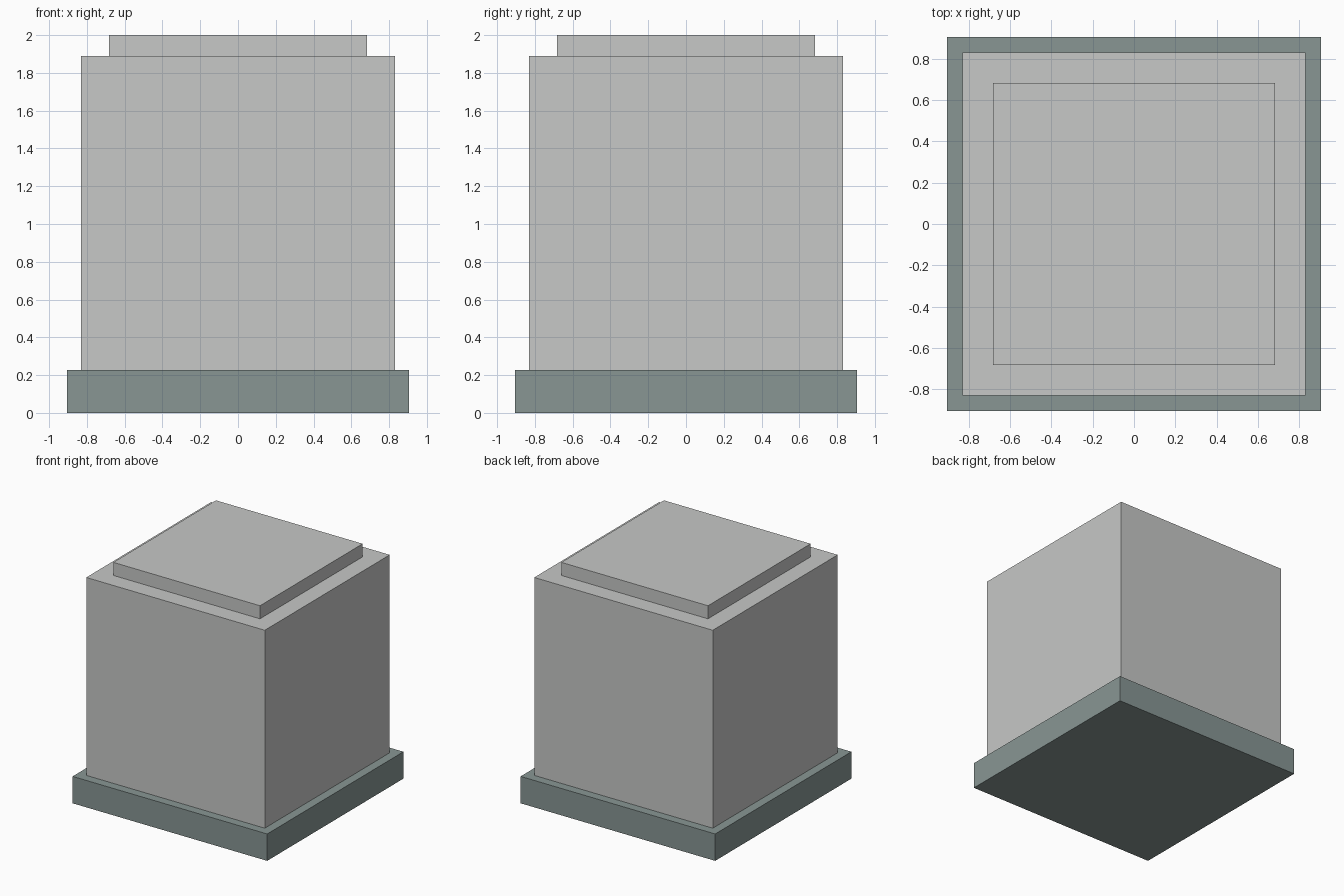
import bpy

if "Cube" in bpy.data.objects:
    bpy.data.objects.remove(bpy.data.objects["Cube"])


def material(name, rgb):
    mat = bpy.data.materials.new(name)
    mat.diffuse_color = (*rgb, 1.0)
    mat.use_nodes = True
    mat.node_tree.nodes["Principled BSDF"].inputs["Base Color"].default_value = mat.diffuse_color
    return mat


def block(name, width, bottom, top, mat):
    """Square block centred on the z axis."""
    bpy.ops.mesh.primitive_cube_add(size=1, location=(0, 0, (bottom + top) / 2))
    obj = bpy.context.object
    obj.name = name
    obj.scale = (width, width, top - bottom)
    bpy.ops.object.transform_apply(location=False, rotation=False, scale=True)
    obj.data.materials.append(mat)
    return obj


pale_grey = material("pale grey", (0.57, 0.58, 0.57))
slate_green = material("slate green", (0.246, 0.305, 0.296))

# Wide plinth, main tower block, and stepped roof slab
block("plinth", 1.81, 0.0, 0.226, slate_green)
block("main_block", 1.66, 0.226, 1.89, pale_grey)
block("roof_slab", 1.364, 1.89, 2.0, pale_grey)
